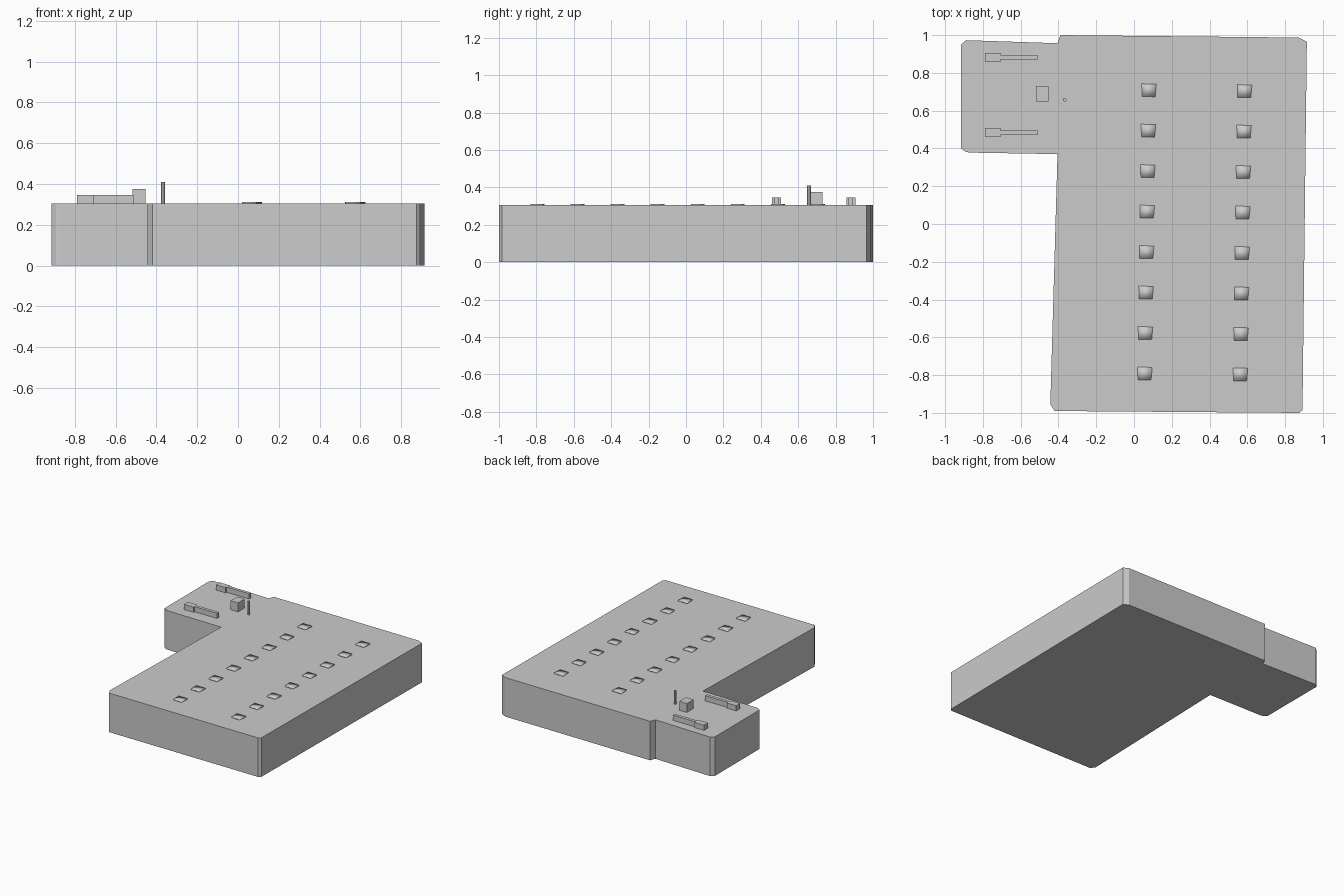
import bpy, bmesh
from math import radians
from mathutils import Matrix, Vector

if "Cube" in bpy.data.objects:
    bpy.data.objects.remove(bpy.data.objects["Cube"])

ROOF = 0.305


def prism(name, pts, z0, z1):
    """Extrude a counter-clockwise outline from z0 to z1."""
    bm = bmesh.new()
    face = bm.faces.new([bm.verts.new((x, y, z0)) for x, y in pts])
    ext = bmesh.ops.extrude_face_region(bm, geom=[face])
    top = [v for v in ext["geom"] if isinstance(v, bmesh.types.BMVert)]
    bmesh.ops.translate(bm, verts=top, vec=(0, 0, z1 - z0))
    bmesh.ops.recalc_face_normals(bm, faces=bm.faces)
    mesh = bpy.data.meshes.new(name)
    bm.to_mesh(mesh)
    bm.free()
    obj = bpy.data.objects.new(name, mesh)
    bpy.context.collection.objects.link(obj)
    return obj


# L-shaped building with chamfered corners
prism("building_body", [
    (-0.42, -0.99), (0.875, -1.0), (0.892, -0.985), (0.915, 0.965),
    (0.873, 0.987), (-0.39, 1.0), (-0.405, 0.957), (-0.89, 0.973),
    (-0.915, 0.95), (-0.915, 0.40), (-0.893, 0.383), (-0.87, 0.378),
    (-0.405, 0.37), (-0.443, -0.955)], 0, ROOF)

# Two rows of low, softly shaded skylights following the building's slant
tilt = Matrix.Rotation(radians(-1), 2)
shape = [(-0.035, -0.034), (0.035, -0.034), (0.04, 0.034), (-0.038, 0.034)]
for col, (x0, x1, y0) in enumerate([(0.078, 0.056, 0.708), (0.584, 0.562, 0.703)]):
    for row in range(8):
        c = Vector((x0 + (x1 - x0) * row / 7, y0 - 0.2143 * row))
        sky = prism(f"skylight_{col + 1}_{row + 1}",
                    [c + tilt @ Vector(p) for p in shape], ROOF - 0.002, ROOF + 0.007)
        for p in sky.data.polygons:
            p.use_smooth = True

# Roof ducts: wide head with a narrow tail
for i, y in enumerate((0.484, 0.882)):
    prism(f"roof_duct_{i + 1}", [
        (-0.79, y - 0.024), (-0.708, y - 0.024), (-0.708, y - 0.012),
        (-0.512, y - 0.012), (-0.512, y + 0.012), (-0.708, y + 0.012),
        (-0.708, y + 0.024), (-0.79, y + 0.024)], ROOF, 0.346)

# Roof unit
prism("roof_unit", [(-0.518, 0.648), (-0.453, 0.648), (-0.453, 0.73), (-0.518, 0.73)],
      ROOF, 0.375)

# Chimney pipe
bpy.ops.mesh.primitive_cylinder_add(vertices=8, radius=0.01, depth=0.105,
                                    location=(-0.367, 0.658, ROOF + 0.0525))
bpy.context.object.name = "chimney_pipe"
